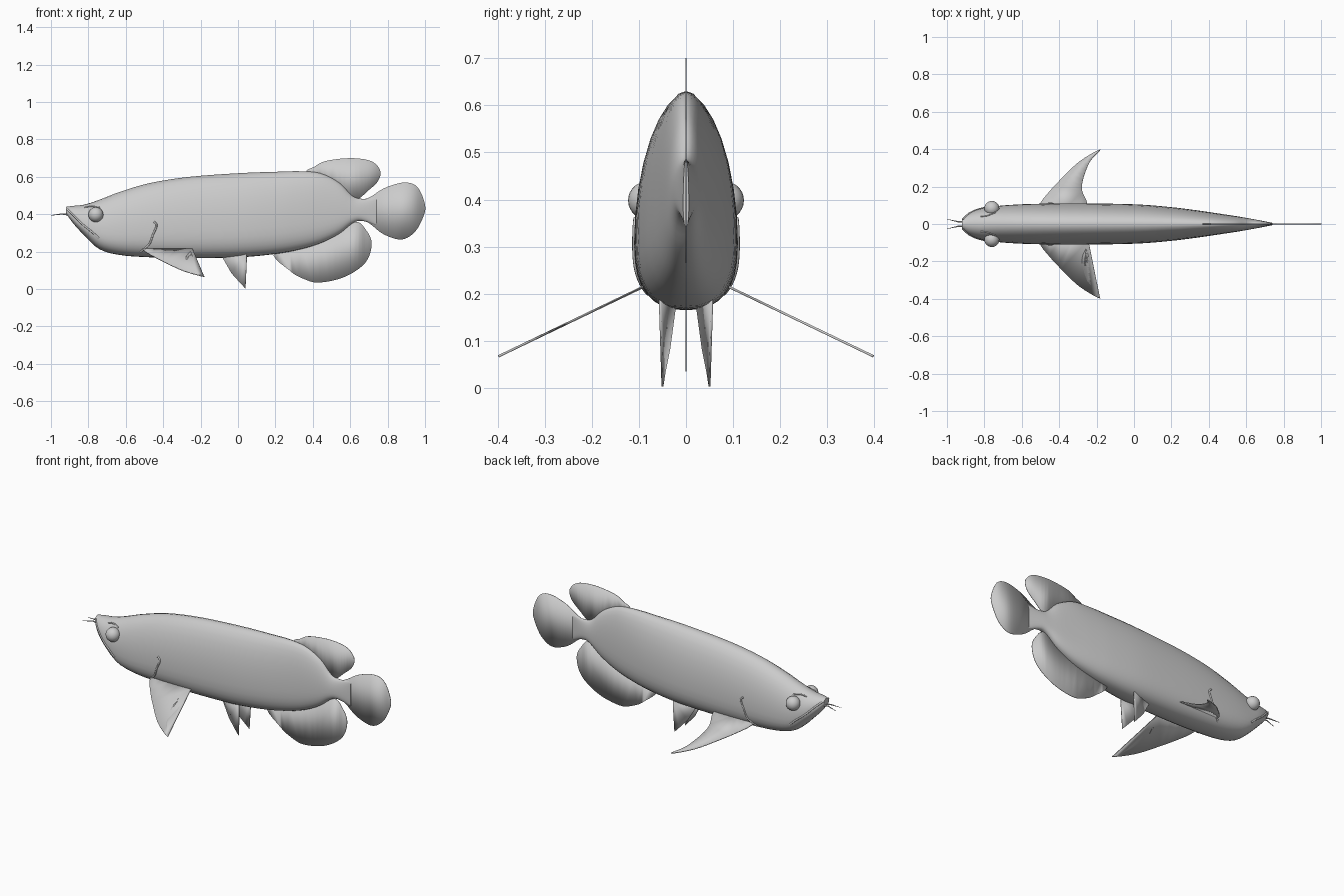
import bpy, bmesh, math
from mathutils import Vector

if "Cube" in bpy.data.objects:
    bpy.data.objects.remove(bpy.data.objects["Cube"])

grey = bpy.data.materials.new("silver_grey")
grey.use_nodes = True
grey.diffuse_color = (0.6, 0.6, 0.6, 1)
grey.node_tree.nodes["Principled BSDF"].inputs["Base Color"].default_value = (0.6, 0.6, 0.6, 1)


def finish(bm, name, angle=40):
    bmesh.ops.recalc_face_normals(bm, faces=bm.faces)
    mesh = bpy.data.meshes.new(name)
    bm.to_mesh(mesh)
    bm.free()
    mesh.materials.append(grey)
    ob = bpy.data.objects.new(name, mesh)
    bpy.context.collection.objects.link(ob)
    bpy.ops.object.select_all(action='DESELECT')
    ob.select_set(True)
    bpy.context.view_layer.objects.active = ob
    bpy.ops.object.shade_smooth_by_angle(angle=math.radians(angle))
    return ob


def spline(points, steps, closed=False):
    """Catmull-Rom curve through the points."""
    pts = [Vector(p) for p in points]
    n, out = len(pts), []
    for i in range(n if closed else n - 1):
        a, b, c, d = (pts[k % n] if closed else pts[min(max(k, 0), n - 1)]
                      for k in range(i - 1, i + 3))
        for s in range(steps):
            t = s / steps
            out.append(0.5 * (2 * b + (c - a) * t + (2 * a - 5 * b + 4 * c - d) * t ** 2
                              + (3 * b - a - 3 * c + d) * t ** 3))
    return out if closed else out + [pts[-1]]


# Body stations: x, belly height, back height, half width
stations = spline([
    (-.92, .405, .44, .025), (-.88, .35, .445, .058), (-.82, .285, .452, .082),
    (-.74, .213, .478, .095), (-.63, .182, .52, .104), (-.47, .17, .567, .109),
    (-.26, .165, .6, .110), (.01, .17, .62, .105), (.2, .188, .627, .09),
    (.33, .212, .63, .074), (.44, .245, .62, .058), (.54, .295, .57, .043),
    (.61, .35, .50, .031), (.66, .365, .483, .022), (.74, .342, .488, .006)], 4)
WIDEST = 0.33


def section(st, a):
    """Egg-shaped ring: pointed back, fuller belly."""
    x, low, high, w = st
    mid = low + (high - low) * WIDEST
    c, s = math.cos(a), math.sin(a)
    if s >= 0:
        return Vector((x, w * c, mid + (high - mid) * s))
    c = math.copysign(abs(c) ** 0.8, c)
    return Vector((x, w * c, mid - (mid - low) * abs(s) ** 0.8))


def side(x, z):
    """Body half width at a given length and height."""
    k = max(i for i, s in enumerate(stations[:-1]) if s[0] <= x)
    p, q = stations[k], stations[k + 1]
    _, low, high, w = p.lerp(q, (x - p[0]) / (q[0] - p[0]))
    mid = low + (high - low) * WIDEST
    u = (z - mid) / (high - mid) if z > mid else (mid - z) / (mid - low)
    e = 2 if z > mid else 2.5
    return w * max(0, 1 - min(u, 1) ** e) ** (1 / e)


bm = bmesh.new()
SIDES = 32
rings = [[bm.verts.new(section(st, math.tau * i / SIDES)) for i in range(SIDES)] for st in stations]
for r, q in zip(rings, rings[1:]):
    for i in range(SIDES):
        j = (i + 1) % SIDES
        bm.faces.new((r[i], r[j], q[j], q[i]))
bm.faces.new(rings[0])
bm.faces.new(rings[-1])
finish(bm, "body", 50)


def fin(name, outline, place, steps=5, thick=0.003):
    """Thin plate from an outline; place maps outline points into space."""
    pts = spline(outline, steps, True) if steps > 1 else [Vector(p) for p in outline]
    bm = bmesh.new()
    face = bm.faces.new([bm.verts.new(place(p)) for p in pts])
    bmesh.ops.triangulate(bm, faces=[face])
    ob = finish(bm, name)
    m = ob.modifiers.new("thickness", 'SOLIDIFY')
    m.thickness, m.offset = thick, 0


def upright(p):
    return (p[0], 0, p[1])


# Fins on the centre line
fin("dorsal_fin", [(.37, .62), (.41, .655), (.47, .685), (.60, .70), (.71, .685), (.76, .635),
                   (.75, .58), (.70, .53), (.62, .475), (.52, .53)], upright)
fin("anal_fin", [(.195, .2), (.275, .1), (.355, .053), (.435, .035), (.57, .065), (.68, .14),
                 (.715, .24), (.685, .315), (.62, .36), (.45, .28)], upright)
fin("tail_fin", [(.68, .47), (.72, .50), (.79, .543), (.89, .57), (.96, .545), (1, .45), (.99, .385),
                 (.945, .305), (.875, .265), (.785, .29), (.72, .338), (.68, .38)], upright)


def tube(name, points, radius, tip=1):
    """Round bar through points, optionally tapering to its tip."""
    cu = bpy.data.curves.new(name, 'CURVE')
    cu.dimensions = '3D'
    cu.bevel_depth, cu.bevel_resolution, cu.use_fill_caps = radius, 2, True
    sp = cu.splines.new('POLY')
    sp.points.add(len(points) - 1)
    for i, p in enumerate(points):
        sp.points[i].co = (*p, 1)
        sp.points[i].radius = 1 + (tip - 1) * i / (len(points) - 1)
    cu.materials.append(grey)
    ob = bpy.data.objects.new(name, cu)
    bpy.context.collection.objects.link(ob)


# Paired parts
for label, sgn in (("left", 1), ("right", -1)):
    # Swept pectoral fin, sloping down away from the body
    fin(label + "_pectoral_fin",
        [(-.49, .07), (-.5, .11), (-.455, .17), (-.39, .24), (-.29, .335), (-.18, .398),
         (-.235, .335), (-.272, .24), (-.277, .175), (-.25, .11), (-.27, .07)],
        lambda p: (p[0], sgn * p[1], .215 - .48 * (p[1] - .09)), 4, 0.005)
    # Pelvic fin, its rear edge turned outward
    fin(label + "_pelvic_fin",
        [(-.09, .022, .185), (.045, .055, .2), (.047, .055, .16), (.04, .05, .003), (.01, .045, .035),
         (-.035, .035, .085), (-.08, .024, .165)],
        lambda p: (p[0], sgn * p[1], p[2]), 1, 0.004)
    # Bulging eye
    bm = bmesh.new()
    bmesh.ops.create_uvsphere(bm, u_segments=24, v_segments=14, radius=0.04)
    for v in bm.verts:
        v.co += Vector((-.76, sgn * .083, .398))
    finish(bm, label + "_eye")
    # Brow, lip line and gill edge laid along the body surface
    for part, line, r in (
            ("brow", [(-.82, .437), (-.78, .443), (-.74, .436)], .004),
            ("lip", [(-.915, .428), (-.88, .395), (-.83, .345), (-.78, .305), (-.745, .272)], .005),
            ("gill_edge", [(-.45, .36), (-.435, .34), (-.455, .29), (-.475, .24), (-.52, .2)], .005)):
        pts = [(p[0], sgn * side(p[0], p[1]), p[1]) for p in spline(line, 5)]
        tube(label + "_" + part, pts, r)
    # Chin barbel
    tube(label + "_barbel", [(-.89, sgn * .01, .395), (-.94, sgn * .012, .402), (-1, sgn * .026, .394)],
         .006, 0.15)
